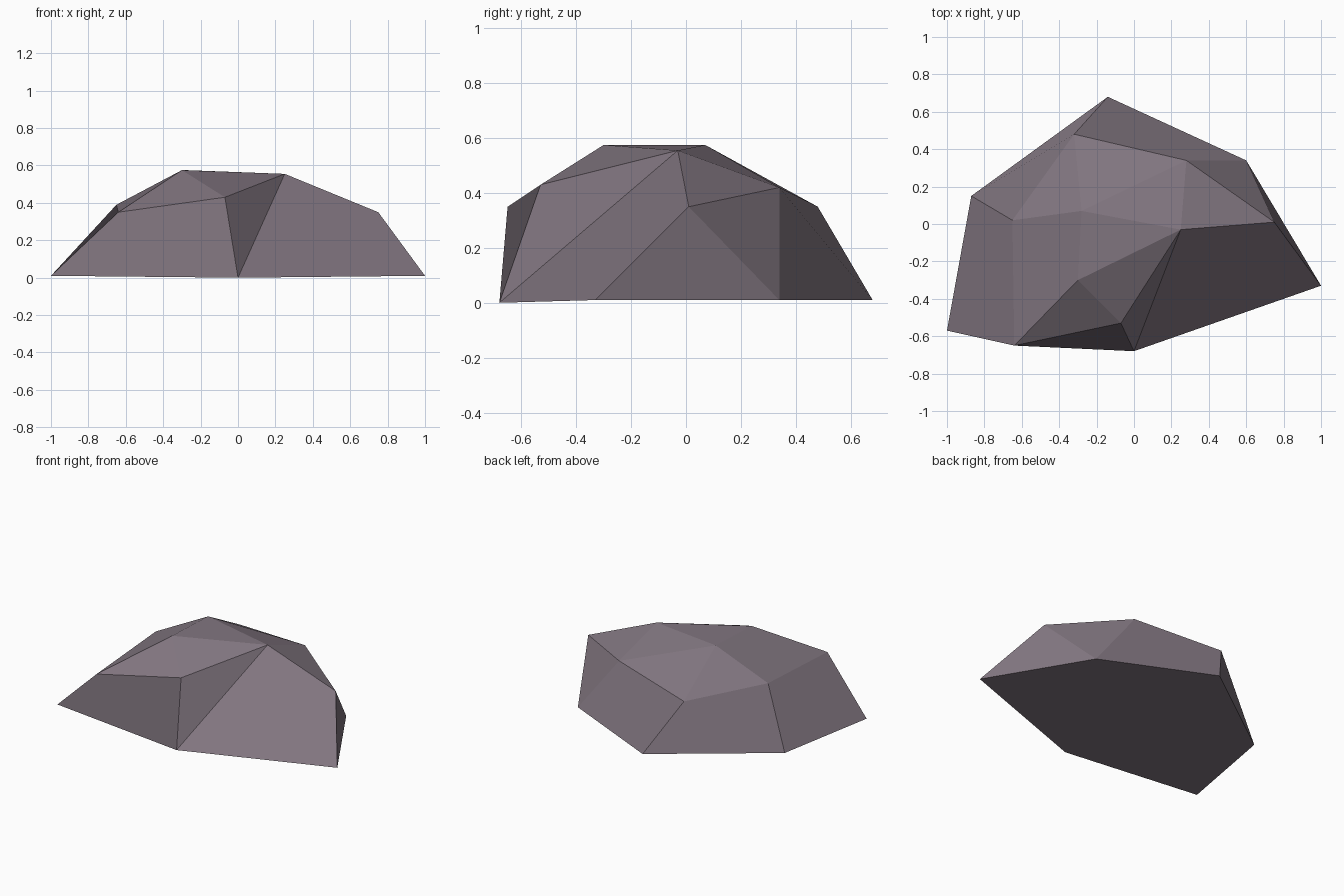
import bpy
import bmesh

cube = bpy.data.objects.get("Cube")
if cube:
    bpy.data.objects.remove(cube, do_unlink=True)

# One stone colour
stone = bpy.data.materials.new("purple_grey_stone")
stone.use_nodes = True
colour = (0.22, 0.18, 0.215, 1)
stone.diffuse_color = colour
shader = stone.node_tree.nodes["Principled BSDF"]
shader.inputs["Base Color"].default_value = colour
shader.inputs["Roughness"].default_value = 0.9

# Named corners of the boulder
corners = {
    # base outline
    "A": (-1, -.57, .01), "C": (0, -.68, 0), "D": (1, -.33, .01),
    "E": (.6, .34, .01), "F": (-.14, .68, .01), "G": (-.87, .15, .01),
    # shoulder ring
    "B": (-.64, -.65, .35), "J": (-.07, -.53, .43), "L": (.75, .01, .35),
    "M": (.28, .34, .42), "N": (-.32, .48, .35), "H": (-.65, .02, .39),
    # crown
    "I": (-.3, -.3, .575), "K": (.25, -.03, .555), "O": (-.28, .07, .575),
}

# Flat facets, each spelled by its corners
underside = "GFEDCA"
side_facets = "BACJ ABHG GHNF MNFE MEL LED KCDL CKJ"
crown_facets = "HBIO BJI JKI IKO KMO MNO NHO KLM"

bm = bmesh.new()
verts = {name: bm.verts.new(point) for name, point in corners.items()}
for facet in [underside] + side_facets.split() + crown_facets.split():
    bm.faces.new([verts[name] for name in facet])
bmesh.ops.recalc_face_normals(bm, faces=bm.faces[:])

mesh = bpy.data.meshes.new("boulder")
bm.to_mesh(mesh)
bm.free()
mesh.materials.append(stone)
boulder = bpy.data.objects.new("boulder", mesh)
bpy.context.collection.objects.link(boulder)
